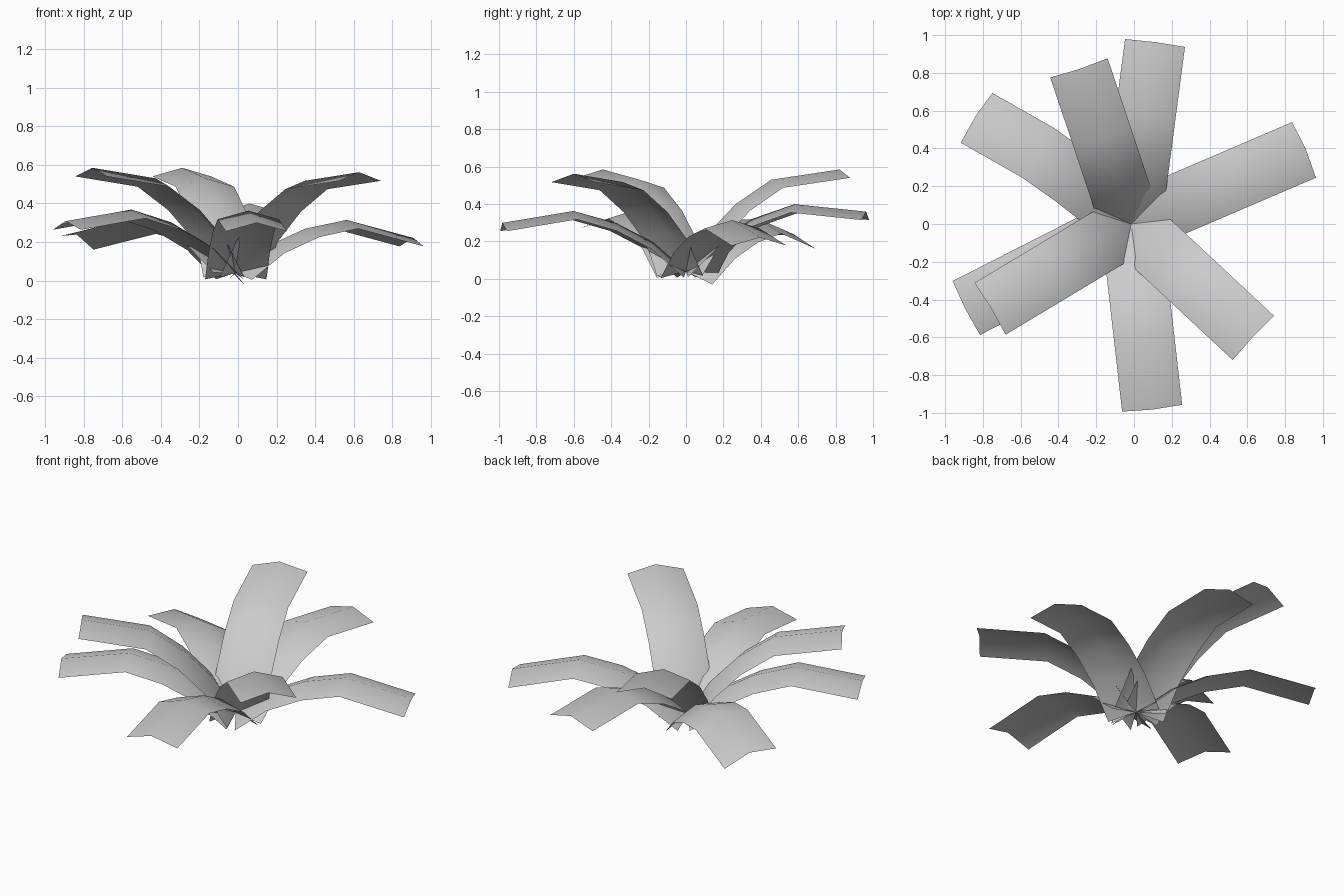
import bpy, bmesh
from math import radians, atan2
from mathutils import Matrix, Vector

cube = bpy.data.objects.get("Cube")
if cube:
    bpy.data.objects.remove(cube, do_unlink=True)

mat = bpy.data.materials.new("leaf_grey")
mat.use_nodes = True
GREY = (0.6, 0.6, 0.6, 1)
mat.diffuse_color = GREY
mat.node_tree.nodes["Principled BSDF"].inputs["Base Color"].default_value = GREY

# Midrib of one leaf: outward distance and height
MIDRIB = [Vector(p) for p in ((0, 0), (0.12, 0.2), (0.28, 0.36), (0.48, 0.49), (0.865, 0.545))]
HALF_WIDTH = 0.16
FOLD = 0.045
BASE = Matrix.Translation((-0.015, 0, 0.04))


def leaf(name, azimuth, droop, roll=0):
    """Arched strip folded along its midrib, turned about its base."""
    bm = bmesh.new()
    rows = []
    last = len(MIDRIB) - 1
    for i, p in enumerate(MIDRIB):
        along = (MIDRIB[min(i + 1, last)] - MIDRIB[max(i - 1, 0)]).normalized()
        edge = p + Vector((along.y, -along.x)) * FOLD
        rows.append([bm.verts.new((edge.x, -HALF_WIDTH, edge.y)),
                     bm.verts.new((p.x, 0, p.y)),
                     bm.verts.new((edge.x, HALF_WIDTH, edge.y))])
    for a, b in zip(rows, rows[1:]):
        for j in range(2):
            bm.faces.new((a[j], b[j], b[j + 1], a[j + 1])).smooth = True
    # Roll about the line to the tip, then droop, then turn to face outward
    tip_angle = atan2(MIDRIB[-1].y, MIDRIB[-1].x)
    lift = Matrix.Rotation(-tip_angle, 4, 'Y')
    twist = lift @ Matrix.Rotation(radians(roll), 4, 'X') @ lift.inverted()
    bm.transform(BASE @ Matrix.Rotation(radians(azimuth), 4, 'Z')
                 @ Matrix.Rotation(radians(droop), 4, 'Y') @ twist)
    mesh = bpy.data.meshes.new(name)
    bm.to_mesh(mesh)
    bm.free()
    mesh.materials.append(mat)
    bpy.context.collection.objects.link(bpy.data.objects.new(name, mesh))


# Upper leaves
leaf("upper_leaf_back", 108.5, 0)
leaf("upper_leaf_right", 211, 0)
leaf("upper_leaf_front_left", 317, 1.5)

# Lower leaves
leaf("lower_leaf_back", 82.5, 14)
leaf("lower_leaf_back_right", 145, 21, 13)
leaf("lower_leaf_front_right", 207, 17)
leaf("lower_leaf_front", 276.5, 17.5)
leaf("lower_leaf_left", 23.2, 22)
